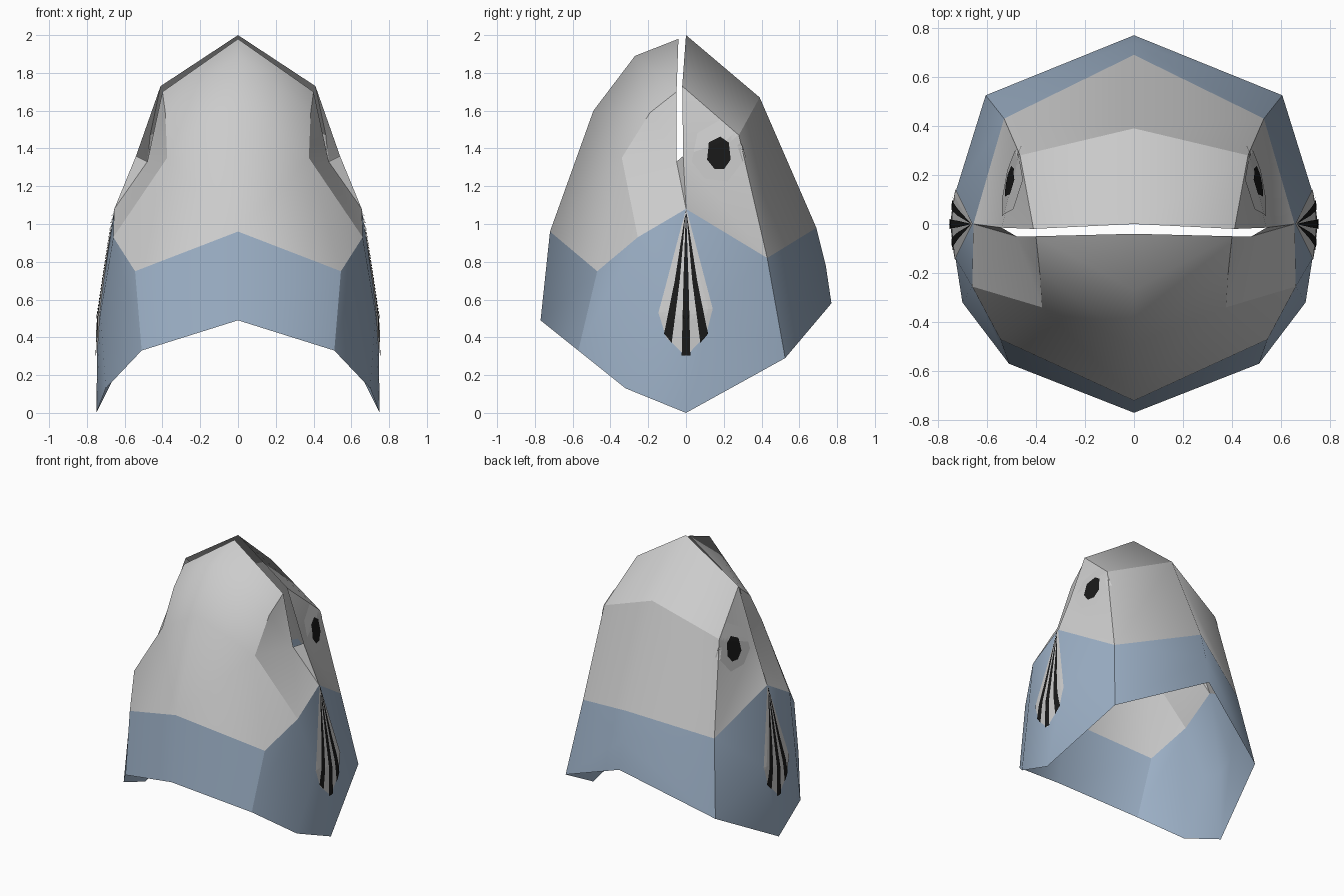
import bpy, bmesh
from mathutils import Vector
from mathutils.bvhtree import BVHTree
from math import radians

if "Cube" in bpy.data.objects:
    bpy.data.objects.remove(bpy.data.objects["Cube"])

# Key points of the right half of the shell, by column (front to back)
P = dict(
    f0=(0, -.77, .49), f1=(0, -.72, .96), f2=(0, -.49, 1.60), f3=(0, -.27, 1.89), f4=(0, -.04, 1.98),
    c0=(.51, -.57, .33), c1=(.545, -.47, .75), c2=(.375, -.34, 1.35), c3=(.385, -.19, 1.59), c4=(.40, -.05, 1.70),
    d0=(.70, -.32, .13), d1=(.66, -.255, .93), lip=(.48, -.05, 1.33),
    s0=(.75, 0, 0), s1=(.743, 0, .50), s2=(.655, 0, 1.08), sf=(.728, -.14, .53), sb=(.728, .13, .55),
    b0=(0, .77, .58), b1=(0, .74, .78), b2=(0, .69, .98), b3=(0, .39, 1.67), b4=(0, 0, 2.0),
    e0=(.605, .525, .29), e1=(.53, .43, .82), e2=(.465, .28, 1.47), e3=(.41, -.02, 1.73), corner=(.54, -.015, 1.36))

GREY = """f1 c1 c2 f2|f2 c2 c3 f3|f3 c3 c4 f4|c1 d1 c2|c2 d1 lip|c2 lip c3|c3 lip c4|d1 s2 lip|
lip s2 corner|s2 e1 corner|corner e1 e2|corner e2 e3|e1 b2 b3 e2|e2 b3 b4 e3"""
BLUE = """f0 c0 c1 f1|c0 d0 d1 c1|d0 s0 sf|d0 sf d1|d1 sf s2|s0 s1 sf|s1 s2 sf|
s0 sb s1|s1 sb s2|s0 e0 sb|sb e0 e1|sb e1 s2|e0 b0 b1|e0 b1 e1|b1 b2 e1"""


def material(name, rgb):
    m = bpy.data.materials.new(name)
    m.diffuse_color = (*rgb, 1)
    m.use_nodes = True
    m.node_tree.nodes["Principled BSDF"].inputs["Base Color"].default_value = m.diffuse_color
    return m


def finish(bm, name, mat=None):
    me = bpy.data.meshes.new(name)
    bm.to_mesh(me)
    bm.free()
    ob = bpy.data.objects.new(name, me)
    bpy.context.collection.objects.link(ob)
    if mat:
        me.materials.append(mat)
    mir = ob.modifiers.new("mirror", 'MIRROR')
    mir.merge_threshold = .0005
    return ob


def shell(text):
    bm = bmesh.new()
    verts = {}
    for row in text.replace("\n", "").split("|"):
        for k in row.split():
            if k not in verts:
                verts[k] = bm.verts.new(P[k])
        f = bm.faces.new([verts[k] for k in row.split()])
        f.normal_update()
        # point every face away from the middle of the head
        if f.normal.dot(f.calc_center_median() - Vector((0, 0, .8))) < 0:
            f.normal_flip()
    return bm


def smooth(ob, deg):
    bpy.ops.object.select_all(action='DESELECT')
    ob.select_set(True)
    bpy.context.view_layer.objects.active = ob
    bpy.ops.object.shade_smooth_by_angle(angle=radians(deg))


# Head shell: grey upper part and blue lower band
whole = shell(GREY + "|" + BLUE)
surface = BVHTree.FromBMesh(whole)
whole.free()
blue = material("blue", (.33, .43, .56))
black = material("black", (.01, .01, .01))
white = material("white", (.85, .85, .85))
smooth(finish(shell(GREY), "upper_head"), 25)
smooth(finish(shell(BLUE), "lower_band", blue), 25)


def decal(name, outline, lift, mat=None, cuts=5):
    """Flat patch given in (y, z), laid onto the side of the shell."""
    bm = bmesh.new()
    n = len(outline)
    mid = bm.verts.new((2, sum(p[0] for p in outline) / n, sum(p[1] for p in outline) / n))
    ring = [bm.verts.new((2, y, z)) for y, z in outline]
    for i in range(n):
        f = bm.faces.new((mid, ring[i], ring[(i + 1) % n]))
        f.normal_update()
        if f.normal.x < 0:
            f.normal_flip()
    bmesh.ops.subdivide_edges(bm, edges=bm.edges[:], cuts=cuts, use_grid_fill=True)
    for v in bm.verts:
        hit, normal, _, _ = surface.ray_cast(v.co, Vector((-1, 0, 0)))
        if hit is None:
            hit, normal, _, _ = surface.find_nearest(Vector((.65, v.co.y, v.co.z)))
        v.co = hit + normal * lift
    return finish(bm, name, mat)


# Eyes
decal("eye_white", [(.18, 1.55), (.275, 1.47), (.315, 1.35), (.22, 1.225), (.10, 1.24),
                    (.03, 1.33), (.06, 1.48)], .004, white)
decal("pupil", [(.18, 1.46), (.225, 1.43), (.235, 1.34), (.20, 1.29), (.15, 1.29),
                (.11, 1.34), (.12, 1.43)], .008, black)

# Side fins with three dark rays
decal("side_fin", [(0, 1.08), (-.145, .53), (-.105, .40), (0, .30), (.105, .41), (.14, .55)], .004)
for name, a, b in (("front_ray", (-.115, .42), (-.075, .37)),
                   ("middle_ray", (-.022, .305), (.022, .305)),
                   ("back_ray", (.075, .37), (.115, .42))):
    m = ((a[0] + b[0]) * .3, .70)
    decal("fin_" + name, [(0, 1.075), (m[0] * .8 - .013, .70), a, b, (m[0] * .8 + .013, .70)], .008, black)
